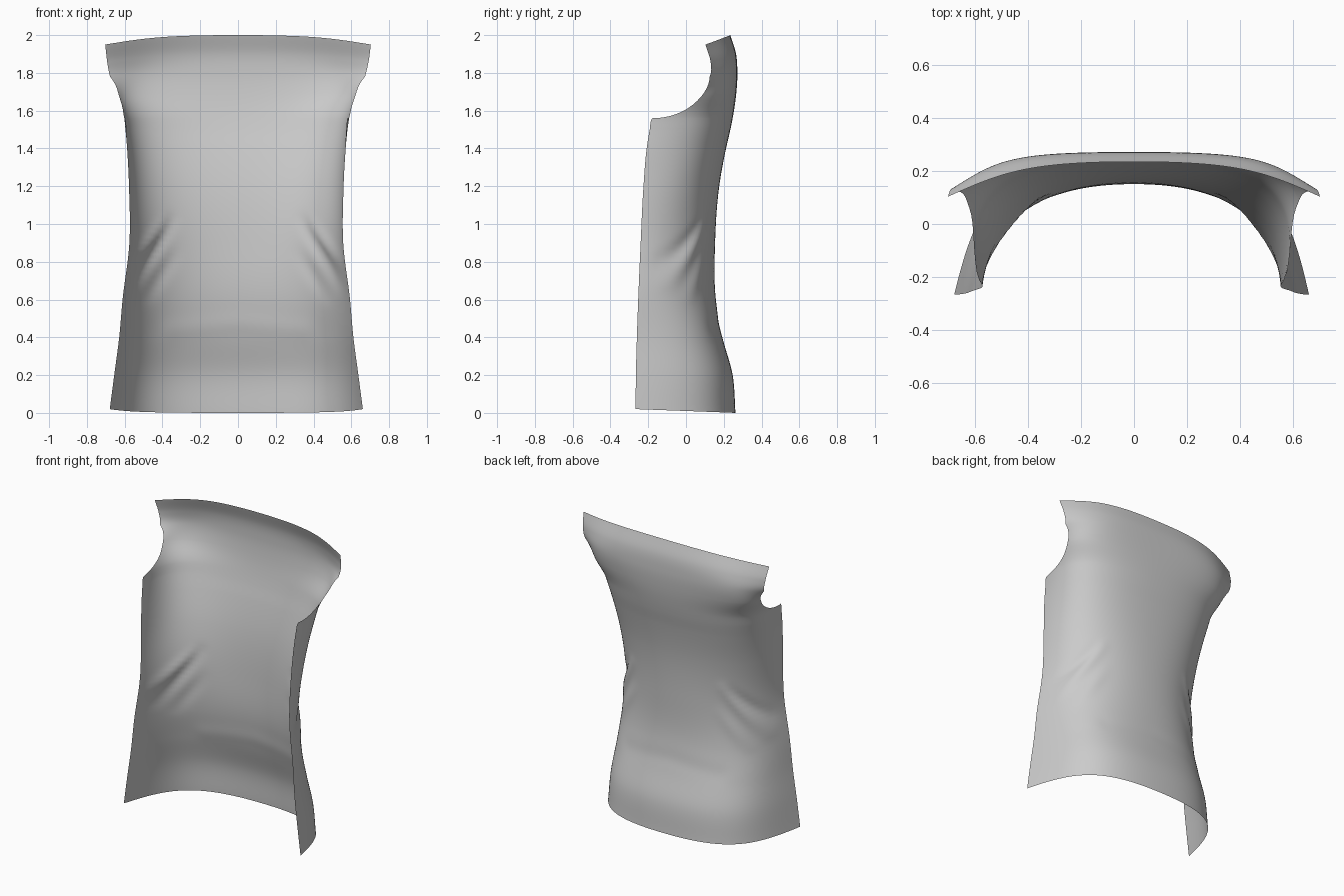
import bpy, bmesh, math

if "Cube" in bpy.data.objects:
    bpy.data.objects.remove(bpy.data.objects["Cube"])

# Half cross-sections, bottom to top:
# centre z, centre y, handle 1 x, handle 2 (x, y), side edge (x, y, z)
ROWS = [
    (0.00, 0.262, 0.50, 0.585, 0.10, 0.670, -0.267, 0.02),
    (0.20, 0.247, 0.49, 0.575, 0.085, 0.645, -0.265, 0.21),
    (0.40, 0.193, 0.47, 0.555, 0.04, 0.620, -0.260, 0.40),
    (0.60, 0.158, 0.44, 0.545, -0.015, 0.602, -0.253, 0.60),
    (0.90, 0.154, 0.42, 0.54, -0.045, 0.566, -0.240, 0.90),
    (1.20, 0.176, 0.43, 0.565, 0.025, 0.568, -0.225, 1.20),
    (1.40, 0.212, 0.46, 0.595, 0.09, 0.577, -0.208, 1.40),
    (1.50, 0.235, 0.475, 0.62, 0.12, 0.582, -0.192, 1.50),
    (1.56, 0.247, 0.48, 0.635, 0.14, 0.587, -0.178, 1.56),
    (1.68, 0.265, 0.47, 0.605, 0.21, 0.642, 0.030, 1.68),
    (1.80, 0.272, 0.44, 0.53, 0.25, 0.675, 0.125, 1.78),
    (1.90, 0.265, 0.41, 0.50, 0.24, 0.692, 0.130, 1.86),
    (2.00, 0.235, 0.40, 0.50, 0.195, 0.703, 0.103, 1.95),
]
KNOTS = [r[0] for r in ROWS]
STEPS, HALF = 10, 44
ARM_LOW, ARM_HIGH = 1.56, 1.80      # height span of the armhole scoop


def slopes(vals):
    d = [(vals[i + 1] - vals[i]) / (KNOTS[i + 1] - KNOTS[i]) for i in range(len(vals) - 1)]
    h = [b - a for a, b in zip(KNOTS, KNOTS[1:])]
    mid = [(d[i] * h[i + 1] + d[i + 1] * h[i]) / (h[i] + h[i + 1]) for i in range(len(d) - 1)]
    return [d[0]] + mid + [d[-1]]


COLS = list(zip(*ROWS))
TANGENTS = [slopes(c) for c in COLS]


def section(i, u):
    h = KNOTS[i + 1] - KNOTS[i]
    a, b = 2 * u**3 - 3 * u**2 + 1, u**3 - 2 * u**2 + u
    c, d = 3 * u**2 - 2 * u**3, u**3 - u**2
    return [a * v[i] + b * h * m[i] + c * v[i + 1] + d * h * m[i + 1]
            for v, m in zip(COLS, TANGENTS)]


# Soft cloth folds: start (x, z), end (x, z), width, height
FOLDS = [
    (0.34, 1.02, 0.54, 0.68, 0.030, 0.012),
    (0.39, 1.00, 0.56, 0.78, 0.028, -0.010),
    (0.33, 0.84, 0.47, 0.62, 0.036, 0.008),
    (0.00, 0.47, 0.34, 0.44, 0.055, -0.004),
]


def fold_height(x, z):
    total = 0.0
    for x0, z0, x1, z1, width, height in FOLDS:
        dx, dz = x1 - x0, z1 - z0
        k = max(0, min(1, ((x - x0) * dx + (z - z0) * dz) / (dx * dx + dz * dz)))
        dist = math.hypot(x - x0 - k * dx, z - z0 - k * dz)
        taper = 0.35 + 0.65 * math.sin(math.pi * k) if x0 else 1
        total += height * taper * math.exp(-(dist / width) ** 2)
    return total


def curve_y(sec, t):
    q = 1 - t
    return (q**3 + 3 * q * q * t) * sec[1] + 3 * q * t * t * sec[4] + t**3 * sec[6]


def trim(sec):
    """Curve parameter at which the armhole scoop cuts this section."""
    z = sec[0]
    if not ARM_LOW < z < ARM_HIGH:
        return 1.0
    drop = (ARM_HIGH - z) / (ARM_HIGH - ARM_LOW)
    cut = -0.178 + 0.303 * math.sqrt(1 - drop * drop)
    lo, hi = 0.0, 1.0
    for _ in range(30):
        m = (lo + hi) / 2
        lo, hi = (m, hi) if curve_y(sec, m) > cut else (lo, m)
    return hi


def point(sec, s, end):
    zc, yc, ax, bx, by, ex, ey, ez = sec
    t, side = abs(s) * end, (1 if s >= 0 else -1)
    q = 1 - t
    x = 3 * q * q * t * ax + 3 * q * t * t * bx + t**3 * ex
    y = curve_y(sec, t)
    z = zc + (ez - zc) * t * t
    f = fold_height(x, z) * min(1, 6 * q)
    n = math.hypot(t, q)
    lean = 0.009 * t * max(0, min(1, (1.9 - z) / 0.4))
    return (side * (x + f * t / n) - lean, y + f * q / n, z)


# Back panel of the garment, lofted as one open sheet
sections = []
for i in range(len(ROWS) - 1):
    # rows crowd together just above the armhole corner
    power = 2.5 if KNOTS[i] == ARM_LOW else 1
    sections += [section(i, (k / STEPS) ** power) for k in range(STEPS)]
sections.append(list(ROWS[-1]))
bm = bmesh.new()
grid = []
for sec in sections:
    end = trim(sec)
    grid.append([bm.verts.new(point(sec, j / HALF, end)) for j in range(-HALF, HALF + 1)])
for lo, hi in zip(grid, grid[1:]):
    for j in range(2 * HALF):
        bm.faces.new((lo[j + 1], lo[j], hi[j], hi[j + 1])).smooth = True
mesh = bpy.data.meshes.new("garment_back_panel")
bm.to_mesh(mesh)
bm.free()
panel = bpy.data.objects.new("garment_back_panel", mesh)
bpy.context.collection.objects.link(panel)
